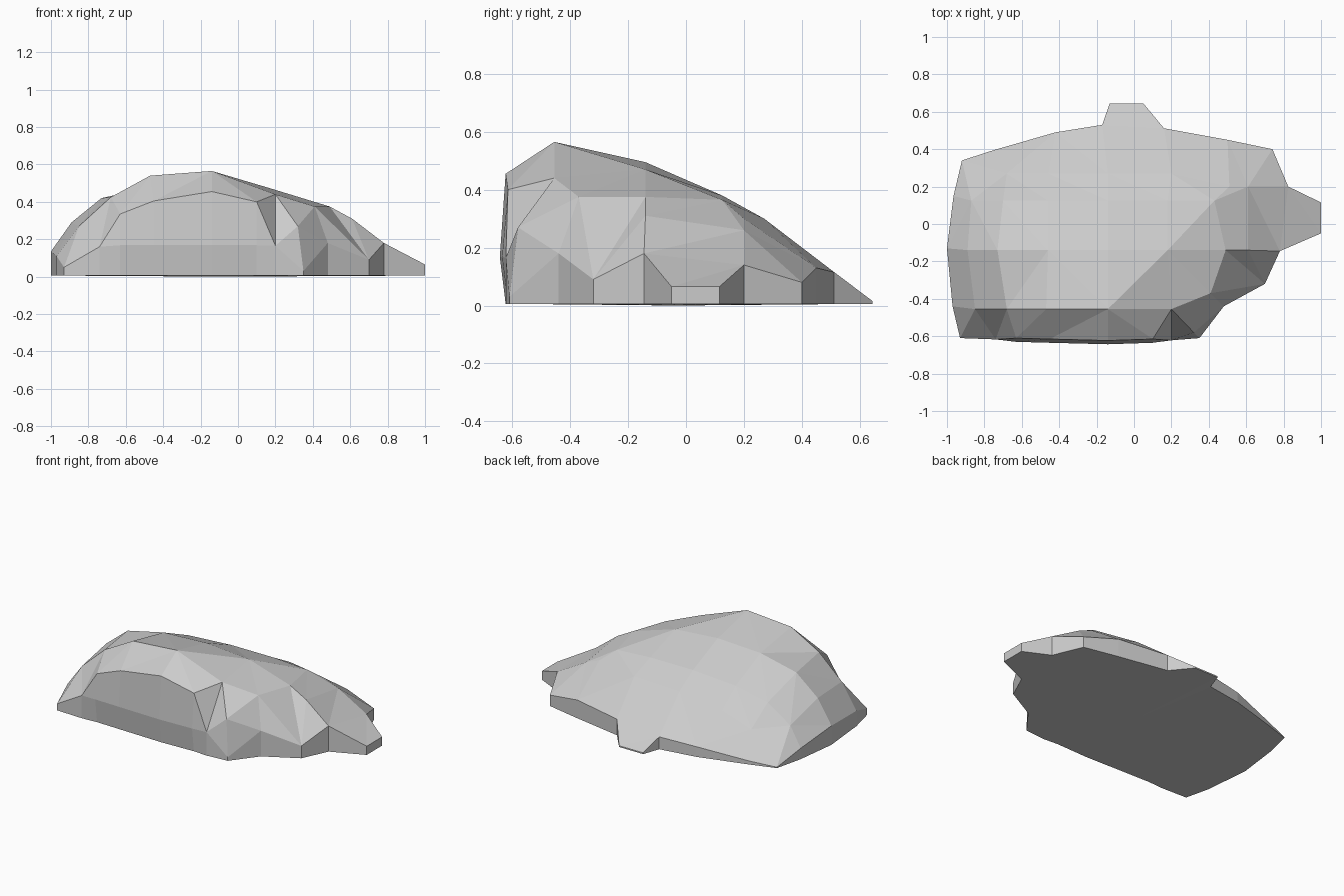
import bpy
import bmesh
from mathutils import Vector
from mathutils.geometry import delaunay_2d_cdt

# Rim of the rock, counter-clockwise, as (x, y, height of the broken edge)
front = [(-0.93, -0.61, .05), (-0.74, -0.617, .16), (-0.63, -0.61, .335), (-0.45, -0.615, .405),
         (-0.14, -0.623, .455), (0.10, -0.615, .40), (0.20, -0.622, .165), (0.35, -0.61, .03)]
right = [(0.48, -0.44, .18), (0.70, -0.32, .09), (0.78, -0.145, .18), (1.0, -0.05, .065),
         (1.0, 0.115, .065), (0.825, 0.20, .14), (0.74, 0.40, .08)]
back = [(0.50, 0.45, .13), (0.16, 0.512, .115), (0.05, 0.645, .015), (-0.13, 0.645, .015),
        (-0.17, 0.53, .09), (-0.42, 0.49, .075), (-0.75, 0.395, .03)]
left = [(-0.92, 0.34, .012), (-0.965, 0.15, .08), (-1.0, -0.13, .135), (-0.97, -0.44, .11)]
rim = front + right + back + left
n = len(rim)

# Ridges over the top: y of each row, then (x, height) along it
rows = {
    -0.455: [(-0.85, .27), (-0.68, .425), (-0.47, .54), (-0.14, .565), (0.20, .44)],
    -0.14: [(-0.89, .29), (-0.73, .42), (-0.46, .48), (-0.14, .495), (0.18, .47), (0.49, .375), (0.61, .31)],
    0.125: [(-0.87, .20), (-0.70, .31), (-0.46, .36), (-0.14, .38), (0.18, .38), (0.43, .365)],
    0.27: [(-0.68, .18), (-0.46, .25), (-0.14, .29), (0.20, .30)],
}
crown = [(x, y, z) for y, row in rows.items() for x, z in row]
# Shoulder corners on the right-hand side
crown += [(0.41, -0.37, .375), (0.32, -0.58, .27), (0.51, 0.20, .30), (0.61, 0.20, .26)]

bm = bmesh.new()
points = rim + crown
top = [bm.verts.new(p) for p in points]

# Faceted upper surface
flat = [Vector(p[:2]) for p in points]
_, _, faces, origin, _, _ = delaunay_2d_cdt(
    flat, [(i, (i + 1) % n) for i in range(n)], [], 1, 1e-5)
for f in faces:
    bm.faces.new([top[origin[i][0]] for i in f])

# Side walls, with a slight bulge where the front wall is tall
foot, mid = [], []
for (x, y, z), v in zip(rim, top):
    foot.append(bm.verts.new((x, y, 0.006)))
    mid.append(bm.verts.new((x, y - 0.02, .168)) if z > 0.3 else v)
for i in range(n):
    j = (i + 1) % n
    bm.faces.new((foot[i], foot[j], mid[j], mid[i]))
    upper = list(dict.fromkeys((mid[i], mid[j], top[j], top[i])))
    if len(upper) > 2:
        bm.faces.new(upper)

# Underside, very slightly lower in the middle
base = bm.faces.new(foot[::-1])
bmesh.ops.poke(bm, faces=[base], offset=0)
for v in bm.verts:
    if v.co.z < 0.0065 and v not in foot:
        v.co.z = 0

bmesh.ops.recalc_face_normals(bm, faces=bm.faces)
mesh = bpy.data.meshes.new("rock")
bm.to_mesh(mesh)
bm.free()
bpy.context.collection.objects.link(bpy.data.objects.new("rock", mesh))
